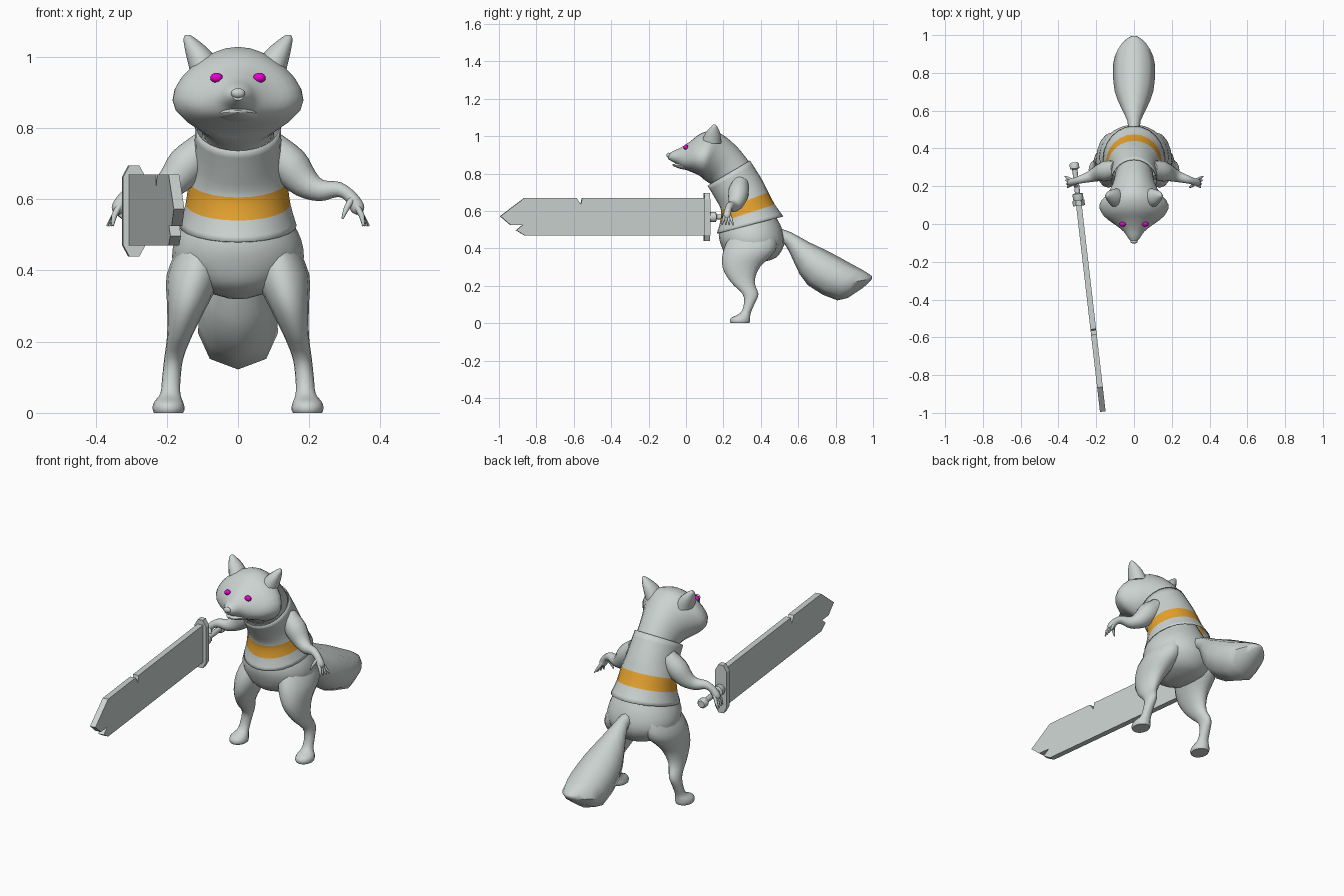
import bpy, bmesh, math
from mathutils import Vector

cube = bpy.data.objects.get("Cube")
if cube:
    bpy.data.objects.remove(cube, do_unlink=True)


def material(name, rgb):
    m = bpy.data.materials.new(name)
    m.use_nodes = True
    m.diffuse_color = (*rgb, 1)
    m.node_tree.nodes["Principled BSDF"].inputs["Base Color"].default_value = (*rgb, 1)
    return m


GREY = material("pale_grey", (0.60, 0.65, 0.63))
GOLD = material("belt_gold", (0.80, 0.37, 0.03))
PINK = material("eye_magenta", (0.80, 0.0, 0.62))


def finish(name, bm, mats=(GREY,), angle=50):
    bmesh.ops.recalc_face_normals(bm, faces=bm.faces)
    me = bpy.data.meshes.new(name)
    bm.to_mesh(me)
    bm.free()
    ob = bpy.data.objects.new(name, me)
    bpy.context.collection.objects.link(ob)
    for m in mats:
        me.materials.append(m)
    bpy.ops.object.select_all(action='DESELECT')
    ob.select_set(True)
    bpy.context.view_layer.objects.active = ob
    bpy.ops.object.shade_smooth_by_angle(angle=math.radians(angle))
    return ob


# A ring is (centre, half axis u, half axis v, taper along v)
def span_ring(fy, fz, by, bz, w, taper=0):
    a, b = Vector((0, fy, fz)), Vector((0, by, bz))
    return (a + b) / 2, Vector((w, 0, 0)), (b - a) / 2, taper


def flat_ring(x, y, z, rx, ry):
    return Vector((x, y, z)), Vector((rx, 0, 0)), Vector((0, ry, 0)), 0


def tube_rings(path):
    pts = [Vector(p[:3]) for p in path]
    rings = []
    for i, p in enumerate(path):
        d = pts[min(i + 1, len(pts) - 1)] - pts[max(i - 1, 0)]
        u = d.cross(Vector((0, 1, 0))).normalized()
        rings.append((pts[i], u * p[3], d.cross(u).normalized() * p[3], 0))
    return rings


def blend(a, b, c, d, t):
    return 0.5 * (2 * b + (c - a) * t + (2 * a - 5 * b + 4 * c - d) * t * t
                  + (3 * b - a - 3 * c + d) * t ** 3)


def loft(name, rings, sides=20, steps=3, caps=True, mats=(GREY,), painted=None, angle=50):
    """Skin a smooth surface over rings; the span number `painted` gets the second material."""
    bm = bmesh.new()
    last = len(rings) - 1
    loops, spans = [], []
    for i in range(last):
        quad = [rings[max(0, min(last, i + k))] for k in (-1, 0, 1, 2)]
        for s in range(steps + (i == last - 1)):
            c, u, v, p = (blend(*[q[j] for q in quad], s / steps) for j in range(4))
            loop = []
            for k in range(sides):
                t = math.tau * k / sides
                loop.append(bm.verts.new(c + u * math.cos(t) * (1 - p * math.sin(t))
                                         + v * math.sin(t)))
            loops.append(loop)
            spans.append(i)
    for a, b, i in zip(loops, loops[1:], spans):
        for k in range(sides):
            n = (k + 1) % sides
            f = bm.faces.new((a[k], a[n], b[n], b[k]))
            f.material_index = int(i == painted)
    if caps:
        bm.faces.new(loops[0])
        bm.faces.new(loops[-1])
    return finish(name, bm, mats, angle)


def ball(name, loc, scale, mat):
    bm = bmesh.new()
    bmesh.ops.create_uvsphere(bm, u_segments=12, v_segments=8, radius=1)
    for v in bm.verts:
        v.co = Vector(loc) + Vector([a * b for a, b in zip(v.co, scale)])
    return finish(name, bm, (mat,))


# Body under the vest
loft("body", [span_ring(*r) for r in (
    (.29, .32, .40, .325, .03), (.22, .355, .48, .35, .12), (.19, .41, .525, .42, .18),
    (.175, .47, .515, .50, .178), (.185, .53, .475, .58, .143), (.20, .59, .43, .66, .122),
    (.18, .66, .39, .75, .11), (.15, .73, .325, .85, .10))])

# Vest with belt band
vest = loft("vest", [span_ring(*r) for r in (
    (.115, .735, .342, .87, .12), (.16, .66, .405, .77, .125), (.187, .605, .44, .70, .138),
    (.182, .54, .475, .635, .147), (.165, .48, .52, .572, .165))],
    sides=24, caps=False, mats=(GREY, GOLD), painted=2)
shell = vest.modifiers.new("thickness", 'SOLIDIFY')
shell.thickness = 0.004

# Head, neck and snout
loft("head", [span_ring(*r) for r in (
    (.17, .72, .34, .86, .10, 0), (.13, .745, .28, .935, .113, .05),
    (.10, .765, .21, .998, .145, .2), (.07, .79, .15, 1.028, .178, .27),
    (.02, .812, .08, 1.015, .155, .25), (-.018, .828, .02, .97, .098, .2),
    (-.045, .848, -.03, .938, .056, .1), (-.075, .865, -.065, .922, .034, 0),
    (-.097, .878, -.09, .908, .016, 0))], sides=24)
loft("lower_jaw", [span_ring(*r) for r in (
    (.02, .815, .03, .87, .08), (-.03, .825, -.025, .86, .05),
    (-.06, .836, -.058, .853, .026), (-.072, .843, -.072, .85, .01))], sides=14)
ball("nose", (0, -.092, .898), (.02, .012, .014), GREY)

# Tail with a keeled underside
loft("tail", [span_ring(*r) for r in (
    (.46, .44, .49, .51, .03), (.53, .42, .56, .487, .035), (.58, .32, .66, .432, .07),
    (.65, .205, .76, .385, .103), (.81, .122, .87, .325, .112), (.91, .165, .94, .287, .085),
    (.97, .21, .98, .262, .045), (.993, .235, .995, .25, .015))], sides=8, steps=2)

# Paired parts
for side, s in (("left", 1), ("right", -1)):
    loft(side + "_leg", [flat_ring(s * x, y, z, a, b) for x, y, z, a, b in (
        (.10, .36, .48, .06, .12), (.122, .34, .39, .078, .14), (.143, .295, .30, .056, .10),
        (.163, .303, .22, .036, .064), (.18, .345, .155, .027, .042),
        (.187, .337, .10, .026, .028), (.19, .318, .055, .028, .028),
        (.195, .293, .03, .041, .05), (.195, .288, .012, .045, .054),
        (.195, .288, 0, .041, .05))], sides=16)
    loft(side + "_arm", tube_rings([(s * x, y, z, r) for x, y, z, r in (
        (.09, .29, .75, .045), (.145, .28, .695, .055), (.19, .268, .645, .043),
        (.235, .25, .624, .03), (.285, .235, .627, .021), (.318, .225, .605, .018),
        (.336, .22, .575, .02), (.342, .218, .56, .01))]), sides=14)
    for i in range(4):
        y = .20 + .014 * i
        loft(f"{side}_finger_{i + 1}", tube_rings([(s * x, b, z, r) for x, b, z, r in (
            (.33, .21 + .007 * i, .585, .009), (.347, y, .555, .008),
            (.352 + .005 * i, y - .008 + .006 * i, .525, .003))]), sides=8, steps=2)
    loft(side + "_thumb", tube_rings([(s * x, y, z, r) for x, y, z, r in (
        (.32, .215, .60, .01), (.305, .20, .575, .008), (.293, .195, .545, .003))]),
        sides=8, steps=2)
    loft(side + "_ear", [flat_ring(s * x, y, z, a, b) for x, y, z, a, b in (
        (.085, .135, .96, .05, .055), (.112, .143, 1.015, .036, .04),
        (.135, .15, 1.05, .018, .018), (.142, .152, 1.062, .006, .006))], sides=12)
    ball(side + "_eye", (s * .06, -.001, .941), (.018, .013, .014), PINK)


# Sword, built along y and then turned
def plate(name, outline, along, rim, edge):
    """Extrude an outline through `along`, then thin its rim into a bevelled edge."""
    bm = bmesh.new()
    cap = bm.faces.new([bm.verts.new(Vector(p) - along / 2) for p in outline])
    new = bmesh.ops.extrude_face_region(bm, geom=[cap], use_keep_orig=True)["geom"]
    bmesh.ops.translate(bm, vec=along, verts=[g for g in new if isinstance(g, bmesh.types.BMVert)])
    bmesh.ops.recalc_face_normals(bm, faces=bm.faces)
    axis = along.normalized()
    caps = [f for f in bm.faces if abs(f.normal.dot(axis)) > .9]
    outer = {v for f in caps for v in f.verts}
    mid = sum((v.co.dot(axis) for v in outer)) / len(outer)
    bmesh.ops.inset_region(bm, faces=caps, thickness=rim, use_even_offset=True)
    inner = {v for f in caps for v in f.verts}
    for v in outer - inner:
        v.co -= axis * (v.co.dot(axis) - mid) * (1 - edge)
    return finish(name, bm, angle=20)


blade_outline = [(.11, .47), (.11, .67), (-.56, .67), (-.567, .635), (-.59, .67), (-.87, .67),
                 (-1.0, .572), (-.945, .525), (-.88, .525), (-.915, .497), (-.87, .47)]
blade = plate("sword_blade", [(0, y, z) for y, z in blade_outline], Vector((.03, 0, 0)), .009, .3)
guard_outline = [(a * x, .112, .567 + b * z) for a, b, order in
                 ((1, 1, 1), (-1, 1, -1), (-1, -1, 1), (1, -1, -1))
                 for x, z in ((.032, .095), (.014, .128))[::order]]
guard = plate("sword_guard", guard_outline, Vector((0, .03, 0)), .006, .6)
grip = loft("sword_grip", [(Vector((0, y, .567)), Vector((r, 0, 0)), Vector((0, 0, r)), 0)
            for y, r in ((.12, .022), (.135, .028), (.16, .028), (.165, .014), (.29, .014),
                         (.296, .025), (.32, .025), (.328, .018))],
            sides=10, steps=1, angle=40)
for part in (blade, guard, grip):
    part.location.x = -.28
    part.rotation_euler.z = .115
